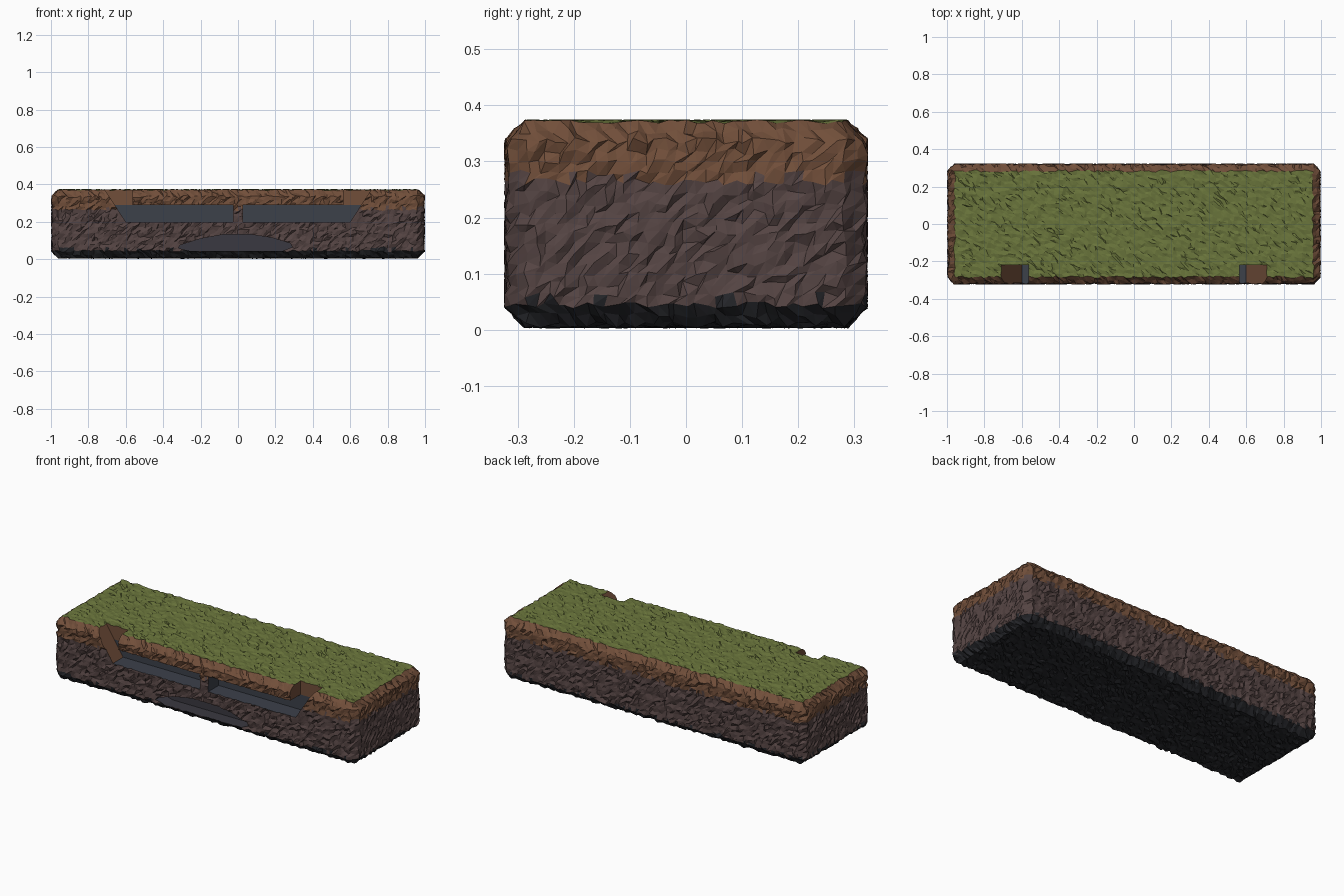
import bpy, bmesh, random
from mathutils import Vector

random.seed(7)
if "Cube" in bpy.data.objects:
    bpy.data.objects.remove(bpy.data.objects["Cube"])


def material(name, rgb):
    m = bpy.data.materials.new(name)
    m.use_nodes = True
    m.diffuse_color = (*rgb, 1)
    bsdf = m.node_tree.nodes["Principled BSDF"]
    bsdf.inputs["Base Color"].default_value = (*rgb, 1)
    bsdf.inputs["Roughness"].default_value = 0.9
    return m


MATS = [
    material("grass", (0.145, 0.18, 0.045)),
    material("topsoil", (0.165, 0.077, 0.042)),
    material("clay", (0.09, 0.058, 0.056)),
    material("bedrock", (0.019, 0.020, 0.024)),
    material("slate", (0.045, 0.052, 0.068)),
    material("cave_stone", (0.042, 0.040, 0.052)),
]
GRASS, SOIL, CLAY, BEDROCK, SLATE, CAVE = range(6)


def make_object(name, bm):
    bmesh.ops.recalc_face_normals(bm, faces=bm.faces)
    mesh = bpy.data.meshes.new(name)
    bm.to_mesh(mesh)
    bm.free()
    for m in MATS:
        mesh.materials.append(m)
    ob = bpy.data.objects.new(name, mesh)
    bpy.context.collection.objects.link(ob)
    return ob


def slice_at(bm, axis, value):
    normal, point = Vector((0, 0, 0)), Vector((0, 0, 0))
    normal[axis], point[axis] = 1, value
    bmesh.ops.bisect_plane(bm, geom=bm.verts[:] + bm.edges[:] + bm.faces[:],
                           plane_co=point, plane_no=normal, dist=1e-5)


# Chamfered earth block, sliced into a fine grid
HALF = Vector((0.993, 0.318, 0.181))
MID = 0.19
CHAMFER = 0.035
bm = bmesh.new()
bmesh.ops.create_cube(bm, size=2)
for v in bm.verts:
    v.co = Vector(a * b for a, b in zip(v.co, HALF)) + Vector((0, 0, MID))
bmesh.ops.bevel(bm, geom=bm.edges[:], offset=CHAMFER, segments=1, affect='EDGES')
for axis, steps in enumerate((100, 32, 16)):
    centre = MID if axis == 2 else 0
    flat = HALF[axis] - CHAMFER
    for i in range(steps + 1):
        slice_at(bm, axis, centre - flat + 2 * flat * i / steps)
    for side in (-1, 1):
        slice_at(bm, axis, centre + side * (flat + CHAMFER / 2))
bmesh.ops.remove_doubles(bm, verts=bm.verts, dist=0.002)

# Rough crumbly surface, calmer on the turf
top = MID + HALF.z
turf = {f for f in bm.faces if f.calc_center_median().z > top - 0.001}
for v in bm.verts:
    calm = 0.6 if v.co.z > top - 0.001 else 1
    v.co += Vector((random.uniform(-1, 1), random.uniform(-1, 1),
                    random.uniform(-1, 1) * calm)) * 0.0065
for f in bm.faces:
    z = f.calc_center_median().z + random.uniform(-0.006, 0.006)
    if f in turf:
        f.material_index = GRASS
    else:
        f.material_index = SOIL if z > 0.27 else CLAY if z > 0.05 else BEDROCK
bmesh.ops.triangulate(bm, faces=bm.faces, quad_method='ALTERNATE')
block = make_object("earth_block", bm)


def carve(name, outline, back, rule, split=None):
    """Cut an outline in x and z into the front of the block as deep as back."""
    bm = bmesh.new()
    face = bm.faces.new([bm.verts.new((x, -0.4, z)) for x, z in outline])
    ext = bmesh.ops.extrude_face_region(bm, geom=[face])
    for v in ext["geom"]:
        if isinstance(v, bmesh.types.BMVert):
            v.co.y = back
    if split:
        slice_at(bm, 2, split)
    bmesh.ops.recalc_face_normals(bm, faces=bm.faces)
    for f in bm.faces:
        f.material_index = rule(f.calc_center_median(), f.normal)
    cutter = make_object(name, bm)
    cutter.hide_render = True
    mod = block.modifiers.new(name, 'BOOLEAN')
    mod.operation = 'DIFFERENCE'
    mod.solver = 'EXACT'
    mod.material_mode = 'INDEX'
    mod.object = cutter
    bpy.context.view_layer.objects.active = block
    bpy.ops.object.modifier_apply(modifier=name)
    bpy.data.objects.remove(cutter)


def tunnel_colour(centre, normal):
    sloped = 0.2 < abs(normal.x) < 0.95
    return SOIL if sloped or centre.z > 0.285 else SLATE


# Mirrored tunnels with sloping entrances, leaving a pillar in the middle
CEILING = 0.29
tunnel = [(0.027, 0.2), (0.6, 0.2), (0.73, 0.4), (0.565, 0.4),
          (0.565, CEILING), (0.027, CEILING)]
for side, label in ((1, "left"), (-1, "right")):
    carve(label + "_tunnel_cutter", [(side * x, z) for x, z in tunnel],
          -0.22, tunnel_colour, CEILING)

# Low arched cave at the foot of the front
cave = [(-0.32, 0.06), (-0.26, 0.045), (0.24, 0.045), (0.29, 0.065), (0.28, 0.085),
        (0.18, 0.115), (0.07, 0.132), (-0.08, 0.132), (-0.2, 0.11), (-0.31, 0.075)]
carve("cave_cutter", cave, -0.24, lambda centre, normal: CAVE)
